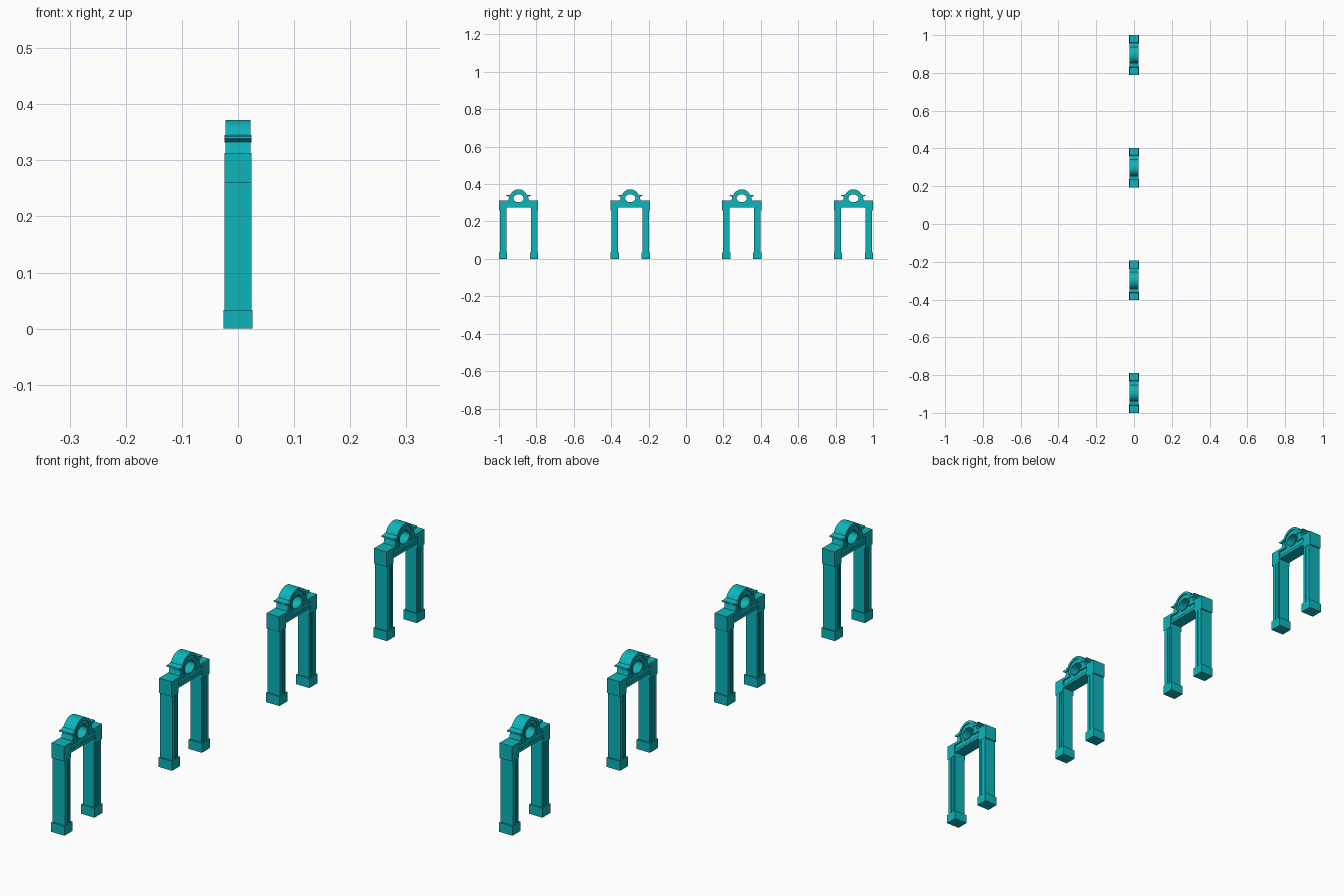
import bpy, bmesh, math
from mathutils import Matrix

if "Cube" in bpy.data.objects:
    bpy.data.objects.remove(bpy.data.objects["Cube"])

teal = bpy.data.materials.new("teal")
teal.diffuse_color = (0.004, 0.46, 0.49, 1)
teal.use_nodes = True
teal.node_tree.nodes["Principled BSDF"].inputs["Base Color"].default_value = teal.diffuse_color
parts = []
SIDE = Matrix(((0, 0, 1, 0), (1, 0, 0, 0), (0, 1, 0, 0), (0, 0, 0, 1)))


def arc(ry, rz, cz, a0, a1, n):
    return [(ry * math.cos(math.radians(a0 + (a1 - a0) * i / n)),
             cz + rz * math.sin(math.radians(a0 + (a1 - a0) * i / n))) for i in range(n + 1)]


def slab(name, loops, half, matrix=SIDE):
    """Filled outline (extra loops are holes), extruded by half to both sides."""
    cu = bpy.data.curves.new(name, 'CURVE')
    cu.dimensions = '2D'
    cu.fill_mode = 'BOTH'
    cu.extrude = half
    for pts in loops:
        sp = cu.splines.new('POLY')
        sp.points.add(len(pts) - 1)
        for p, (a, b) in zip(sp.points, pts):
            p.co = (a, b, 0, 1)
        sp.use_cyclic_u = True
    tmp = bpy.data.objects.new(name + "_curve", cu)
    bpy.context.collection.objects.link(tmp)
    bpy.context.view_layer.update()
    me = bpy.data.meshes.new_from_object(tmp.evaluated_get(bpy.context.evaluated_depsgraph_get()))
    bpy.data.objects.remove(tmp)
    me.transform(matrix)
    bm = bmesh.new()
    bm.from_mesh(me)
    bmesh.ops.remove_doubles(bm, verts=bm.verts, dist=1e-5)
    bmesh.ops.recalc_face_normals(bm, faces=bm.faces)
    bm.to_mesh(me)
    bm.free()
    me.materials.clear()
    me.materials.append(teal)
    ob = bpy.data.objects.new(name, me)
    bpy.context.collection.objects.link(ob)
    parts.append(ob)


def rect(y0, y1, z0, z1):
    return [(y0, z0), (y1, z0), (y1, z1), (y0, z1)]


def pair(name, pts, half):
    for s, side in ((-1, "left_"), (1, "right_")):
        slab(side + name, [[(s * y, z) for y, z in pts]], half)


# post: plan section with a shallow groove down each broad face
section = [(0.066, 0.0215), (0.073, 0.0215), (0.073, 0.024), (0.080, 0.024), (0.080, 0.0215),
           (0.085, 0.0215), (0.085, 0.024), (0.100, 0.024)]
section = section + [(y, -x) for y, x in reversed(section)]
for s, side in ((-1, "left_"), (1, "right_")):
    up = Matrix.Translation((0, 0, 0.15)) @ Matrix(((0, 1, 0, 0), (1, 0, 0, 0), (0, 0, 1, 0), (0, 0, 0, 1)))
    slab(side + "post", [[(s * y, x) for y, x in section]], 0.15, up)

# base and corner blocks
pair("post_base", rect(0.061, 0.105, 0, 0.033), 0.026)
pair("corner_block", rect(0.066, 0.105, 0.26, 0.313), 0.0245)

# lintel and pediment panel in one outline, pierced by an oval
hole = arc(0.027, 0.021, 0.324, 0, 352.5, 47)
outline = [(-0.1, 0.275), (0.1, 0.275), (0.1, 0.311), (0.052, 0.311), (0.043, 0.330)]
outline += arc(0.043, 0.043, 0.325, 10, 170, 24)
outline += [(-0.043, 0.330), (-0.052, 0.311), (-0.1, 0.311)]
slab("lintel_and_pediment", [outline, hole], 0.0195)
slab("oval_surround", [arc(0.032, 0.0255, 0.324, 0, 352.5, 47), hole], 0.0215)

# lintel mouldings
slab("lintel_lower_trim", [rect(-0.068, 0.068, 0.275, 0.285)], 0.0225)
pair("lintel_top_trim", rect(0.030, 0.068, 0.303, 0.313), 0.0245)

# curved hood with flared eaves and scroll feet
slab("arched_hood", [arc(0.047, 0.047, 0.325, 14, 166, 28) + arc(0.038, 0.037, 0.325, 166, 14, 28)], 0.0225)
pair("hood_eave", [(0.036, 0.333), (0.050, 0.332), (0.058, 0.334), (0.066, 0.339),
                   (0.064, 0.342), (0.052, 0.341), (0.043, 0.345)], 0.0245)
pair("hood_foot", [(0.034, 0.309), (0.057, 0.309), (0.053, 0.320), (0.051, 0.333), (0.040, 0.333)], 0.022)

# smooth the curves, then repeat the gate along the row
bpy.ops.object.select_all(action='DESELECT')
for ob in parts:
    ob.select_set(True)
bpy.context.view_layer.objects.active = parts[0]
bpy.ops.object.shade_smooth_by_angle(angle=math.radians(30))
for i, y in enumerate((-0.895, -0.298, 0.298, 0.895)):
    for ob in list(parts):
        gate = ob if i == 0 else ob.copy()
        if i:
            bpy.context.collection.objects.link(gate)
        gate.location.y = y
